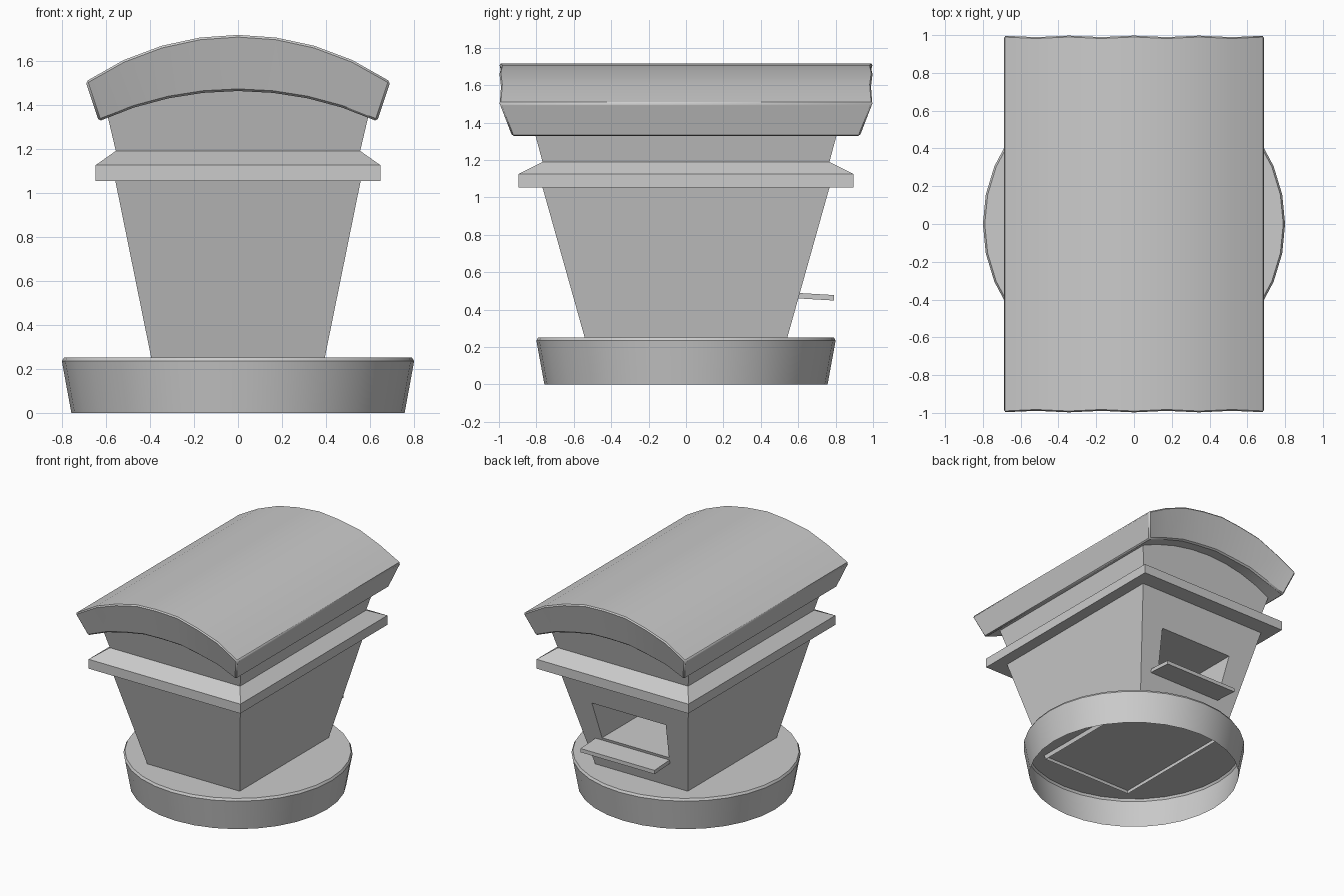
import bpy, bmesh, math

if "Cube" in bpy.data.objects:
    bpy.data.objects.remove(bpy.data.objects["Cube"])


def finish(name, bm, bevel=0.0, smooth=None):
    me = bpy.data.meshes.new(name)
    bm.to_mesh(me)
    bm.free()
    ob = bpy.data.objects.new(name, me)
    bpy.context.collection.objects.link(ob)
    if bevel:
        mod = ob.modifiers.new("edge_bevel", 'BEVEL')
        mod.width = bevel
        mod.segments = 1
        mod.limit_method = 'ANGLE'
        mod.angle_limit = math.radians(40)
    if smooth:
        bpy.ops.object.select_all(action='DESELECT')
        ob.select_set(True)
        bpy.context.view_layer.objects.active = ob
        bpy.ops.object.shade_smooth_by_angle(angle=math.radians(smooth))
    return ob


def bridge(bm, a, b):
    n = len(a)
    return [bm.faces.new((a[i], a[(i + 1) % n], b[(i + 1) % n], b[i]))
            for i in range(n)]


def rect(bm, x, y, z):
    return [bm.verts.new(p) for p in
            ((-x, -y, z), (x, -y, z), (x, y, z), (-x, y, z))]


# Round base: flared rim, open underneath
bm = bmesh.new()
N = 32
rings = []
for r, z in ((0.757, 0), (0.80, 0.235), (0.79, 0.252)):
    rings.append([bm.verts.new((r * math.cos(2 * math.pi * i / N),
                                r * math.sin(2 * math.pi * i / N), z))
                  for i in range(N)])
for a, b in zip(rings, rings[1:]):
    bridge(bm, a, b)
bm.faces.new(rings[-1])
finish("round_base", bm, smooth=30)

# Tapered body with the moulding and upper neck
bm = bmesh.new()
tiers = ((0.388, 0.533, 0.22), (0.557, 0.767, 1.053), (0.647, 0.895, 1.053),
         (0.647, 0.895, 1.125), (0.555, 0.767, 1.19), (0.628, 0.85, 1.50))
loops = [rect(bm, *t) for t in tiers]
back = None
for i, (a, b) in enumerate(zip(loops, loops[1:])):
    faces = bridge(bm, a, b)
    if i == 0:
        back = faces[2]

# Recessed oven chamber in the back wall
outer = list(back.verts)
bm.faces.remove(back)


def wall_y(z):
    return 0.533 + (0.767 - 0.533) * (z - 0.22) / (1.053 - 0.22)


hole = ((0.285, 0.51), (-0.285, 0.51), (-0.315, 0.80), (0.315, 0.80))
lip = [bm.verts.new((x, wall_y(z), z)) for x, z in hole]
deep = [bm.verts.new((x, 0.18, z)) for x, z in hole]
bridge(bm, outer, lip)
bridge(bm, lip, deep)
bm.faces.new(deep)
finish("oven_body", bm)

# Shelf below the opening, slightly tilted
bm = bmesh.new()
section = ((0.57, 0.462), (0.79, 0.449), (0.79, 0.478), (0.57, 0.491))
ends = [[bm.verts.new((x, y, z)) for y, z in section] for x in (-0.285, 0.345)]
bridge(bm, *ends)
bm.faces.new(ends[0][::-1])
bm.faces.new(ends[1])
bmesh.ops.recalc_face_normals(bm, faces=bm.faces)
finish("oven_shelf", bm)

# Arched roof slab with inward-leaning gables
bm = bmesh.new()
SEG = 8


def arc(half, z_mid, sag, y_end):
    R = (half * half + sag * sag) / (2 * sag)
    pts = []
    for i in range(SEG + 1):
        x = half * (2 * i / SEG - 1)
        y = y_end - 0.008 * (i % 2)
        pts.append((x, y, z_mid - R + math.sqrt(R * R - x * x)))
    return pts


top = arc(0.692, 1.717, 0.212, 1.0)
under = arc(0.632, 1.462, 0.137, 0.93)[::-1]
ends = [[bm.verts.new((x, s * y, z)) for x, y, z in top + under]
        for s in (-1, 1)]
bridge(bm, *ends)
for e in ends:
    for i in range(SEG):
        j = 2 * SEG + 1 - i
        bm.faces.new((e[i], e[i + 1], e[j - 1], e[j]))
bmesh.ops.recalc_face_normals(bm, faces=bm.faces)
finish("arched_roof", bm, bevel=0.01, smooth=30)
